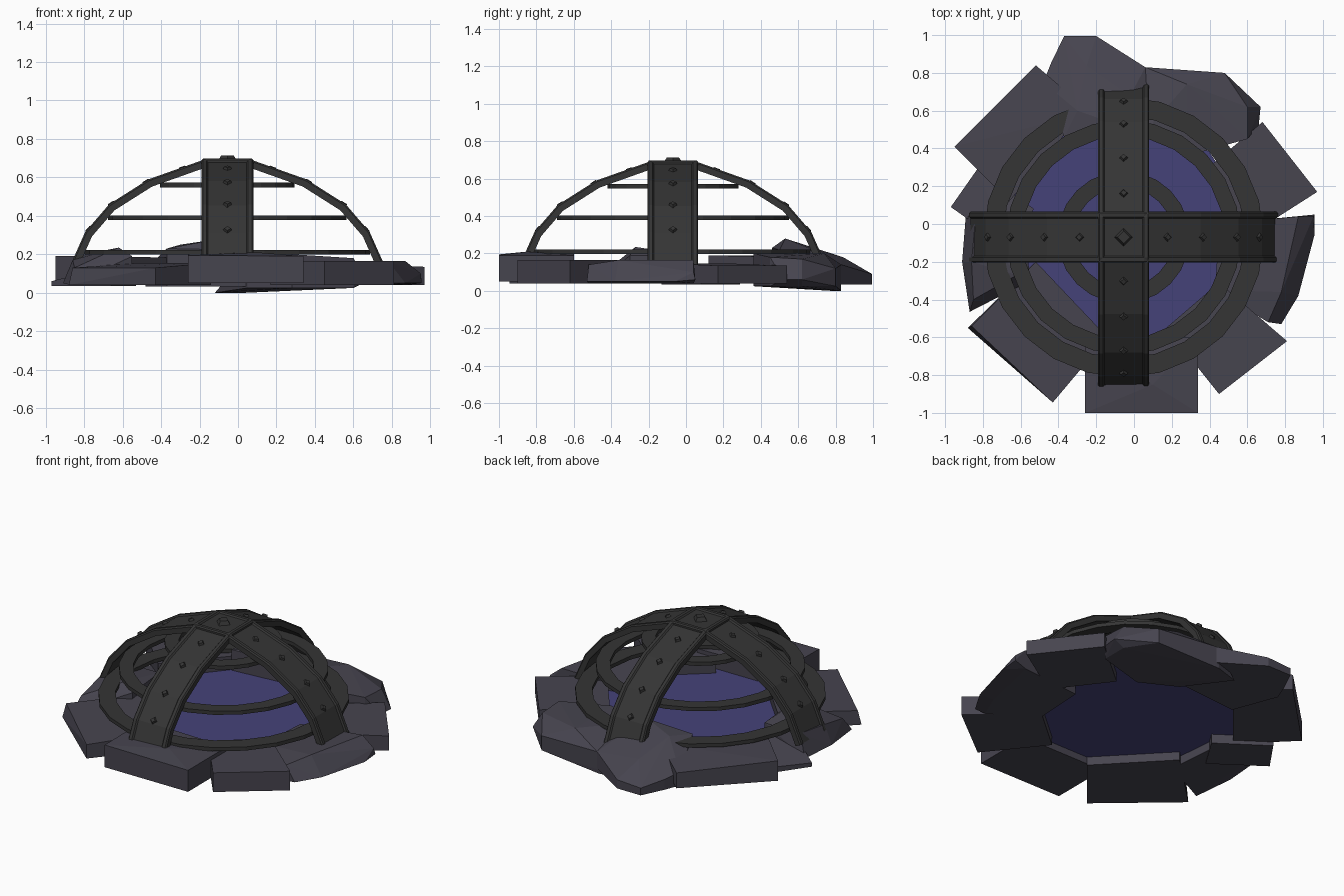
import bpy, bmesh
from math import cos, sin, pi
from mathutils import Vector, Matrix

if "Cube" in bpy.data.objects:
    bpy.data.objects.remove(bpy.data.objects["Cube"])

CX, CY = -0.055, -0.07          # centre of the dome cage


def material(name, rgb):
    m = bpy.data.materials.new(name)
    m.diffuse_color = (*rgb, 1)
    m.use_nodes = True
    m.node_tree.nodes["Principled BSDF"].inputs["Base Color"].default_value = m.diffuse_color
    return m


IRON = material("iron", (0.035, 0.035, 0.035))
STONE = material("stone", (0.062, 0.058, 0.078))
WATER = material("pit", (0.06, 0.055, 0.19))


def finish(name, bm, mat):
    bmesh.ops.recalc_face_normals(bm, faces=bm.faces)
    me = bpy.data.meshes.new(name)
    bm.to_mesh(me)
    bm.free()
    me.materials.append(mat)
    ob = bpy.data.objects.new(name, me)
    bpy.context.collection.objects.link(ob)
    return ob


def loft(bm, sections, closed=False):
    """Skin a list of equal closed sections; cap the ends unless closed."""
    rows = [[bm.verts.new(p) for p in s] for s in sections]
    n = len(rows[0])
    pairs = list(zip(rows, rows[1:])) + ([(rows[-1], rows[0])] if closed else [])
    for a, b in pairs:
        for i in range(n):
            j = (i + 1) % n
            bm.faces.new((a[i], a[j], b[j], b[i]))
    if not closed:
        bm.faces.new(rows[0])
        bm.faces.new(rows[-1])


# Stones: convex hull of a top outline (x, y, z) and the same outline at the bottom
def stone(name, top, bottom, extra=()):
    bm = bmesh.new()
    for x, y, z in top:
        bm.verts.new((x, y, z))
        bm.verts.new((x, y, bottom))
    for p in extra:
        bm.verts.new(p)
    r = bmesh.ops.convex_hull(bm, input=bm.verts)
    junk = {g for g in r["geom_interior"] + r["geom_unused"]
            if isinstance(g, bmesh.types.BMVert)}
    bmesh.ops.delete(bm, geom=list(junk), context='VERTS')
    bmesh.ops.dissolve_limit(bm, angle_limit=0.02, verts=bm.verts, edges=bm.edges)
    finish(name, bm, STONE)


stone("stone_front", [(-0.26, -1, 0.195), (0.34, -1, 0.19), (0.34, -0.6, 0.19),
                      (-0.26, -0.6, 0.2)], 0.05, [(0.1, -0.85, 0.21)])
stone("stone_front_right", [(0.45, -0.9, 0.165), (0.81, -0.62, 0.165),
                            (0.45, -0.31, 0.165), (0.17, -0.55, 0.165)], 0.04)
stone("stone_right", [(0.87, 0.04, 0.165), (0.78, -0.36, 0.165), (0.71, -0.52, 0.14),
                      (0.43, -0.35, 0.14), (0.45, 0.0, 0.14)], 0.04,
      [(0.955, 0.05, 0.06), (0.955, -0.06, 0.05), (0.87, -0.38, 0.05),
       (0.78, -0.53, 0.05), (0.95, 0.04, 0.1)])
stone("stone_back_right", [(0.97, 0.17, 0.135), (0.68, 0.54, 0.135),
                           (0.36, 0.27, 0.145), (0.61, -0.06, 0.145)], 0.04)
stone("stone_back_inner", [(0.06, 0.83, 0.14), (0.48, 0.8, 0.12), (0.60, 0.62, 0.17),
                           (0.6, 0.45, 0.18), (0.28, 0.36, 0.2), (0.05, 0.48, 0.2)], 0.025,
      [(0.67, 0.62, 0.06), (0.66, 0.52, 0.06), (0.28, 0.74, 0.2), (-0.12, 0.78, 0.0),
       (0.04, 0.83, 0.0)])
stone("stone_back", [(-0.37, 0.995, 0.08), (-0.2, 0.995, 0.09), (0.06, 0.83, 0.14),
                     (0.08, 0.5, 0.22), (-0.37, 0.46, 0.23), (-0.44, 0.85, 0.1),
                     (-0.48, 0.75, 0.12)], 0.033,
      [(-0.1, 0.53, 0.28), (-0.3, 0.6, 0.25), (-0.02, 0.68, 0.22), (-0.25, 0.84, 0.18)])
stone("stone_back_left", [(-0.95, 0.41, 0.19), (-0.52, 0.84, 0.16), (-0.38, 0.72, 0.17),
                          (-0.28, 0.58, 0.18), (-0.66, 0.12, 0.19)], 0.06)
stone("stone_left_low", [(-0.97, 0.09, 0.06), (-0.83, 0.29, 0.07), (-0.53, 0.08, 0.14),
                         (-0.66, -0.13, 0.14)], 0.035)
stone("stone_left", [(-0.84, 0.02, 0.19), (-0.86, -0.2, 0.17), (-0.85, -0.4, 0.13),
                     (-0.55, -0.3, 0.19), (-0.58, 0.02, 0.19)], 0.04,
      [(-0.89, 0.05, 0.05), (-0.91, -0.2, 0.05), (-0.87, -0.465, 0.04),
       (-0.62, -0.27, 0.235)])
stone("stone_front_left", [(-0.86, -0.54, 0.13), (-0.43, -0.945, 0.13),
                           (-0.14, -0.6, 0.155), (-0.52, -0.2, 0.155)], 0.04,
      [(-0.88, -0.55, 0.04)])

# Blue floor of the pit
bm = bmesh.new()
bmesh.ops.create_circle(bm, cap_ends=True, segments=16, radius=0.64,
                        matrix=Matrix.Translation((CX, CY, 0.095)))
finish("pit_floor", bm, WATER)

# Horizontal hoops: outer radius, inner radius, mid height
for name, ro, ri, z in (("hoop_low", 0.742, 0.64, 0.21), ("hoop_middle", 0.62, 0.535, 0.39),
                        ("hoop_high", 0.35, 0.265, 0.56)):
    bm = bmesh.new()
    loft(bm, [[(CX + r * cos(a), CY + r * sin(a), z + h)
               for r, h in ((ro, -.012), (ro, .012), (ri, .012), (ri, -.012))]
              for a in (2 * pi * i / 24 for i in range(24))], closed=True)
    finish(name, bm, IRON)

# Arched straps: half profile (radius, height of the raised outer edge)
HALF = [(0.818, 0.14), (0.74, 0.315), (0.615, 0.46), (0.41, 0.59), (0.108, 0.697)]
PATH = [Vector((-r, 0, z)) for r, z in HALF] + [Vector((r, 0, z)) for r, z in HALF[::-1]]
SECTION = [(-.135, -.042), (-.135, -.008), (-.128, 0), (-.108, 0), (-.1, -.009),
           (.1, -.009), (.108, 0), (.128, 0), (.135, -.008), (.135, -.042)]


def seg_normal(a, b):
    d = (b - a).normalized()
    return Vector((-d.z, 0, d.x))


def strap(bm, place):
    sections = []
    for i, p in enumerate(PATH):
        ns = [seg_normal(PATH[k], PATH[k + 1]) for k in (i - 1, i) if 0 <= k < len(PATH) - 1]
        n = sum(ns, Vector((0, 0, 0))).normalized()
        sections.append([place @ (p + n * h + Vector((0, w, 0))) for w, h in SECTION])
    loft(bm, sections)


def stud(bm, place, pos, normal, size, height):
    rot = normal.to_track_quat('Z', 'Y').to_matrix().to_4x4()
    bmesh.ops.create_cone(bm, cap_ends=True, segments=4, radius1=size, radius2=size * .6,
                          depth=height, matrix=place @ Matrix.Translation(pos) @ rot)


for name, turn in (("strap_side_to_side", 0), ("strap_front_to_back", pi / 2)):
    place = Matrix.Translation((CX, CY, 0)) @ Matrix.Rotation(turn, 4, 'Z')
    bm = bmesh.new()
    strap(bm, place)
    finish(name, bm, IRON)
    # Diamond studs down both sides of the strap
    bm = bmesh.new()
    for x in [s * r for r in (0.235, 0.425, 0.605, 0.725) for s in (-1, 1)]:
        a, b = next((a, b) for a, b in zip(PATH, PATH[1:]) if a.x <= x <= b.x)
        n = seg_normal(a, b)
        stud(bm, place, a.lerp(b, (x - a.x) / (b.x - a.x)) - n * 0.006, n, 0.027, 0.02)
    finish(name + "_studs", bm, IRON)

# Large diamond boss on the crown
bm = bmesh.new()
top = Matrix.Translation((CX, CY, 0))
stud(bm, top, Vector((0, 0, 0.695)), Vector((0, 0, 1)), 0.055, 0.036)
finish("crown_boss", bm, IRON)
